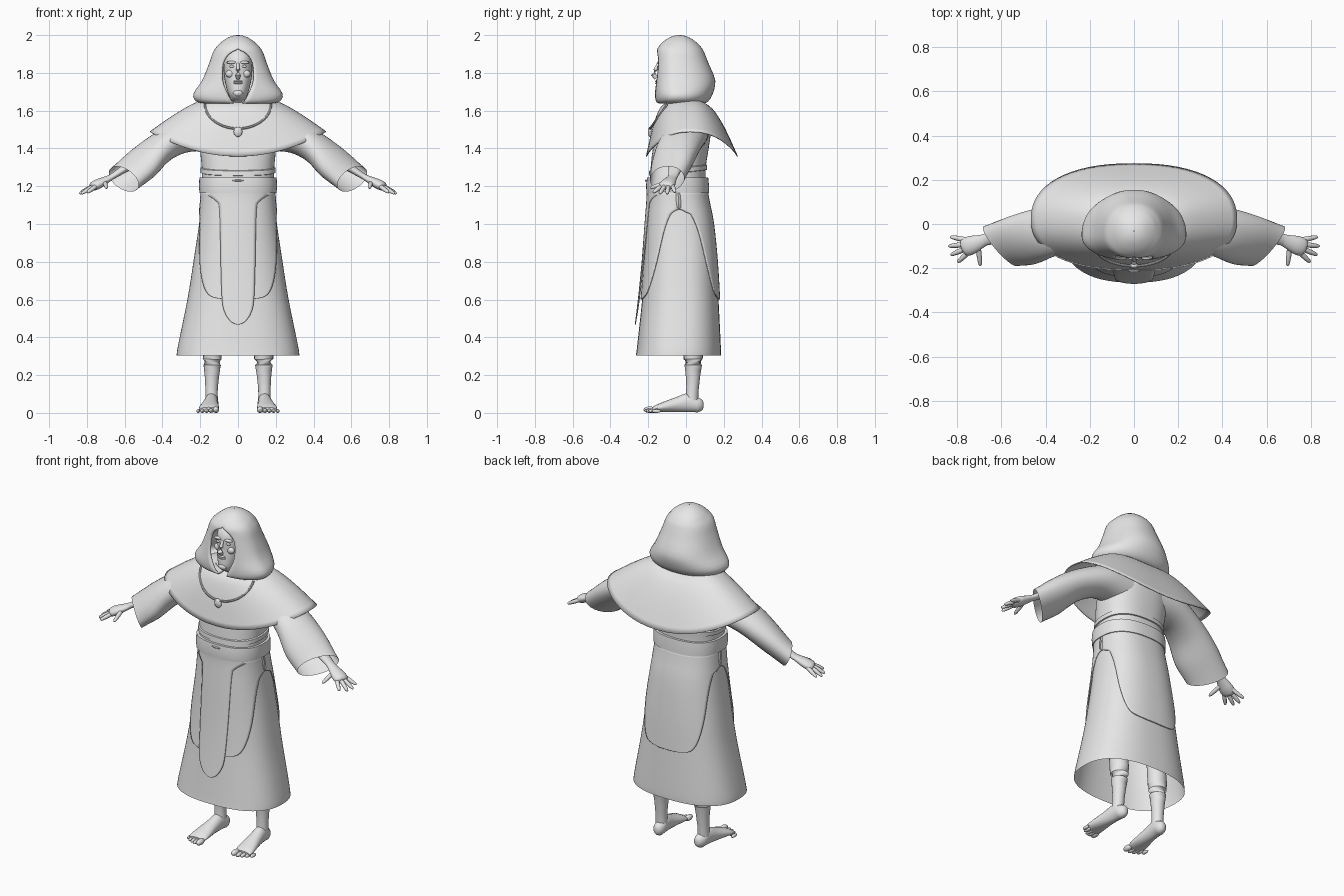
import bpy, bmesh, math
from mathutils import Vector

if "Cube" in bpy.data.objects:
    bpy.data.objects.remove(bpy.data.objects["Cube"])

mat = bpy.data.materials.new("plain grey")
mat.diffuse_color = (0.8, 0.8, 0.8, 1)
mat.use_nodes = True
mat.node_tree.nodes["Principled BSDF"].inputs["Base Color"].default_value = mat.diffuse_color


def finish(name, bm, thick=0):
    bmesh.ops.remove_doubles(bm, verts=bm.verts, dist=1e-4)
    bmesh.ops.recalc_face_normals(bm, faces=bm.faces)
    me = bpy.data.meshes.new(name)
    bm.to_mesh(me)
    bm.free()
    me.materials.append(mat)
    ob = bpy.data.objects.new(name, me)
    bpy.context.collection.objects.link(ob)
    if thick:
        m = ob.modifiers.new("thickness", 'SOLIDIFY')
        m.thickness, m.offset = thick, -1
    return ob


def sheet(name, rows, closed=True, cap=False, thick=0):
    """Skin a list of equally long point rows."""
    bm = bmesh.new()
    vs = [[bm.verts.new(p) for p in r] for r in rows]
    n = len(rows[0])
    for a, b in zip(vs, vs[1:]):
        for i in range(n if closed else n - 1):
            j = (i + 1) % n
            bm.faces.new((a[i], a[j], b[j], b[i]))
    if cap:
        bm.faces.new(vs[0])
        bm.faces.new(vs[-1])
    return finish(name, bm, thick)


def spline(rows, k=4):
    """Smooth curve through rows of numbers."""
    out = []
    for i in range(len(rows) - 1):
        p0, p1, p2, p3 = (rows[max(0, min(len(rows) - 1, i + d))] for d in (-1, 0, 1, 2))
        for s in range(k):
            t = s / k
            out.append([b + .5 * t * (c - a + t * (2 * a - 5 * b + 4 * c - d + t * (3 * (b - c) + d - a)))
                        for a, b, c, d in zip(p0, p1, p2, p3)])
    return out + [list(rows[-1])]


def on_ring(phi, a, yf, yb, yc, p):
    s, c = math.sin(phi), math.cos(phi)
    b = (yc - yf) if c > 0 else (yb - yc)
    return (a * math.copysign(abs(s) ** p, s), yc - b * math.copysign(abs(c) ** p, c))


def angles(n, lo=0.0):
    return [lo + (2 * math.pi - 2 * lo) * i / n for i in range(n + 1)]


def tube(name, pts, n=12, flat=1.0, s=1):
    pts = [(x * s, y, z, r) for x, y, z, r in pts]
    rows = []
    for i, q in enumerate(pts):
        d = Vector(pts[min(i + 1, len(pts) - 1)][:3]) - Vector(pts[max(i - 1, 0)][:3])
        side = d.cross(Vector((0, 0, 1)))
        side = side.normalized() if side.length > 1e-4 else Vector((1, 0, 0))
        up = side.cross(d).normalized()
        rows.append([Vector(q[:3]) + q[3] * (side * math.cos(t) + up * flat * math.sin(t))
                     for t in angles(n)[:-1]])
    return sheet(name, rows, cap=True)


def blob(name, c, r):
    bm = bmesh.new()
    bmesh.ops.create_uvsphere(bm, u_segments=16, v_segments=10, radius=1)
    for v in bm.verts:
        v.co = Vector((c[i] + v.co[i] * r[i] for i in range(3)))
    return finish(name, bm)


# Robe: one flared shell, open at the hem
ROBE = spline([(.305, .325, -.265, .185), (.36, .317, -.258, .184), (.6, .268, -.232, .172),
               (.8, .236, -.215, .16), (1, .206, -.203, .14), (1.13, .192, -.195, .115),
               (1.2, .19, -.195, .105), (1.3, .192, -.187, .105), (1.4, .2, -.175, .12),
               (1.5, .19, -.15, .13), (1.6, .12, -.11, .1), (1.65, .07, -.08, .06)], 4)


def robe_at(z):
    for a, b in zip(ROBE, ROBE[1:]):
        if z <= b[0]:
            t = max(0, (z - a[0]) / (b[0] - a[0]))
            return [p + t * (q - p) for p, q in zip(a, b)][1:]
    return ROBE[-1][1:]


def robe_pt(phi, z, off=0.0, dz=0.0):
    a, yf, yb = robe_at(z)
    return (*on_ring(phi, a + off, yf - off, yb + off, (yf + yb) / 2, .82), z + dz)


sheet("robe", [[robe_pt(t, r[0]) for t in angles(64)[:-1]] for r in ROBE])

# Belt, sash above it (sagging at the front) and buckle
def band(name, rows, sag=0):
    sheet(name, [[robe_pt(t, z, o, -sag * math.cos(t)) for t in angles(64)[:-1]] for z, o in rows])


band("belt", [(1.165, 0), (1.165, .014), (1.205, .017), (1.245, .014), (1.245, 0)])
band("sash", [(1.27, 0), (1.272, .007), (1.296, .007), (1.3, 0)], .015)
blob("buckle", (0, -.212, 1.23), (.03, .006, .005))

# Tabard: front and back panels with an arched opening at each side
TAB = spline([(1.18, 92), (1.09, 92), (1.07, 85), (1.04, 76), (.95, 65), (.8, 53), (.7, 43),
              (.64, 34), (.612, 24), (.6, 8)], 3)
for nm, mid, f in (("front", 0, 1), ("back", math.pi, .95)):
    rows = []
    for z, w in TAB:
        w = math.radians(w * (f if z < 1.06 else 1))
        rows.append([robe_pt(mid + w * (i / 12 - 1), z, .009) for i in range(25)])
    sheet(nm + "_tabard_panel", rows, closed=False, thick=.006)

# Long hanging front strip, leaning away from the robe
rows = []
for z, w in spline([(1.175, .188), (1.155, .165), (1.12, .115), (1.07, .098), (.8, .092), (.6, .085),
                    (.53, .07), (.49, .044), (.475, .024), (.468, .004)], 3):
    a, yf, yb = robe_at(z)
    t = (1.175 - z) / .707
    row = []
    for i in range(13):
        x = w * (i / 6 - 1)
        c = math.sqrt(max(0, 1 - min(1, abs(x) / a) ** (2 / .82))) ** .82
        row.append((x, (yf + yb) / 2 - (yb - yf) / 2 * c - .014 - .011 * t, z))
    rows.append(row)
sheet("front_strip", rows, closed=False, thick=.005)

# Shoulder cape
rows = []
for a, yf, yb, zc, zs in spline([(.11, -.1, .08, 1.645, 1.67), (.22, -.14, .14, 1.61, 1.645),
                                 (.34, -.177, .205, 1.51, 1.578), (.467, -.212, .275, 1.358, 1.49)], 4):
    row = []
    for t in angles(64)[:-1]:
        x, y = on_ring(t, a, yf, yb, .02, .87)
        row.append((x, y, zc + (zs - zc) * (x / a) ** 2))
    rows.append(row)
sheet("shoulder_cape", rows, thick=.005)

# Necklace and pendant
tube("necklace", [(.175 * math.sin(t), -.1 - .09 * math.cos(t), 1.635 - .13 * math.cos(t), .006)
                  for t in (math.pi * (i / 24 - .5) for i in range(25))], 8)
blob("pendant", (0, -.19, 1.488), (.023, .012, .027))

# Hood with an almond face opening
rows = []
for z, a, yf, yb, o in spline([(1.645, .1, -.1, .05, .02), (1.638, .17, -.14, .09, .028),
                               (1.65, .222, -.16, .118, .035), (1.69, .236, -.166, .142, .055),
                               (1.76, .19, -.165, .155, .082), (1.85, .153, -.16, .12, .08),
                               (1.9, .136, -.156, .1, .048), (1.93, .12, -.15, .085, 0),
                               (1.962, .09, -.125, .055, 0), (1.986, .055, -.09, .02, 0),
                               (1.997, .025, -.06, -.01, 0), (2, .001, -.034, -.032, 0)], 3):
    yc = max(yf, min(yb, -.05)) if z < 1.95 else (yf + yb) / 2
    lo = math.asin(min(1, (max(0, o) / a) ** (1 / .92)))
    rows.append([(*on_ring(t, a, yf, yb, yc, .92), z) for t in angles(48, lo)])
sheet("hood", rows, closed=False, thick=.012)

# Head, neck and face
rows = [[(*on_ring(t, a, yf, yb, (yf + yb) / 2, .9), z) for t in angles(32)[:-1]]
        for z, a, yf, yb in spline([(1.55, .05, -.09, .03), (1.64, .048, -.1, .03), (1.665, .042, -.14, .02),
                                    (1.69, .053, -.157, .03), (1.74, .066, -.155, .04), (1.79, .074, -.15, .05),
                                    (1.84, .076, -.15, .05), (1.89, .07, -.138, .04), (1.93, .045, -.1, .02)], 3)]
sheet("head", rows, cap=True)
tube("nose", [(0, -.146, 1.85, .007), (0, -.163, 1.815, .01), (0, -.172, 1.79, .014), (0, -.158, 1.772, .011)])
for z, nm in ((1.756, "upper"), (1.746, "lower")):
    blob(nm + "_lip", (0, -.155, z), (.024, .008, .0055))
blob("chin", (0, -.148, 1.693), (.026, .016, .018))

for s, side in ((1, "left"), (-1, "right")):
    blob(side + "_brow", (s * .034, -.141, 1.855), (.027, .012, .008))
    blob(side + "_eye", (s * .032, -.14, 1.834), (.014, .01, .007))
    blob(side + "_cheek", (s * .042, -.13, 1.795), (.024, .016, .02))

    # Wide sleeve: centre, half depth vector, half height vector per ring
    sl = spline([(.1, .01, 1.48, 0, .11, 0, 0, 0, .1), (.25, .005, 1.475, 0, .11, 0, 0, 0, .092),
                 (.39, -.035, 1.415, .02, .115, 0, .032, 0, .076), (.505, -.073, 1.32, .05, .11, .01, .042, 0, .074),
                 (.605, -.1, 1.238, .078, .088, .02, .015, -.022, .064)], 5)
    sheet(side + "_sleeve", [[(s * (r[0] + r[3] * math.cos(t) + r[6] * math.sin(t)),
                               r[1] + r[4] * math.cos(t) + r[7] * math.sin(t),
                               r[2] + r[5] * math.cos(t) + r[8] * math.sin(t))
                              for t in angles(32)[:-1]] for r in sl])

    # Forearm, palm, fingers and thumb
    tube(side + "_forearm", spline([(.46, -.05, 1.375, .04), (.58, -.055, 1.305, .037), (.66, -.068, 1.255, .027),
                                    (.69, -.078, 1.238, .03), (.735, -.095, 1.215, .042),
                                    (.765, -.106, 1.2, .04), (.775, -.11, 1.195, .025)], 3), 16, .6, s)
    for i, (base, tip) in enumerate((((.755, -.073, 1.207), (.832, -.058, 1.168)),
                                     ((.765, -.093, 1.203), (.84, -.1, 1.16)),
                                     ((.764, -.113, 1.2), (.83, -.14, 1.16)),
                                     ((.752, -.13, 1.2), (.798, -.174, 1.166)),
                                     ((.705, -.105, 1.22), (.695, -.19, 1.19)))):
        b, t = Vector(base), Vector(tip)
        tube(f"{side}_finger_{i + 1}" if i < 4 else side + "_thumb",
             [(*b.lerp(t, f), r) for f, r in ((0, .012), (.5, .0115), (.85, .009), (.96, .006), (1, .002))], 10, 1, s)

    # Leg
    tube(side + "_leg", spline([(.125, 0, .95, .085), (.13, .01, .7, .075), (.135, .02, .5, .052),
                                (.136, .037, .32, .053), (.138, .037, .2, .039), (.14, .034, .12, .033),
                                (.14, .03, .05, .034)], 4), 20, 1, s)
    # Foot, turned a little outwards, with five toes
    rows = []
    for y, w, h in spline([(.093, .008, .012), (.085, .022, .028), (.06, .034, .04), (.01, .036, .05),
                           (-.05, .041, .04), (-.11, .05, .029), (-.155, .053, .02), (-.178, .046, .013)], 3):
        x = .138 - .08 * (y - .05)
        zc = h + .004 if y < .05 else .042
        rows.append([(s * (x + w * math.cos(t)), y, zc + h * math.sin(t)) for t in angles(20)[:-1]])
    sheet(side + "_foot", rows, cap=True)
    for i in range(5):
        r = .017 if i == 0 else .0125 - .0007 * i
        blob(f"{side}_toe_{i + 1}", (s * (.117 + .0225 * i + (.004 if i else 0)), -.192 + .0022 * i * i, r),
             (r, .033 - .002 * i, r))

# Smooth shading that keeps hard edges
bpy.ops.object.select_all(action='DESELECT')
for ob in bpy.context.collection.objects:
    ob.select_set(True)
    bpy.context.view_layer.objects.active = ob
bpy.ops.object.shade_smooth_by_angle(angle=math.radians(40))
